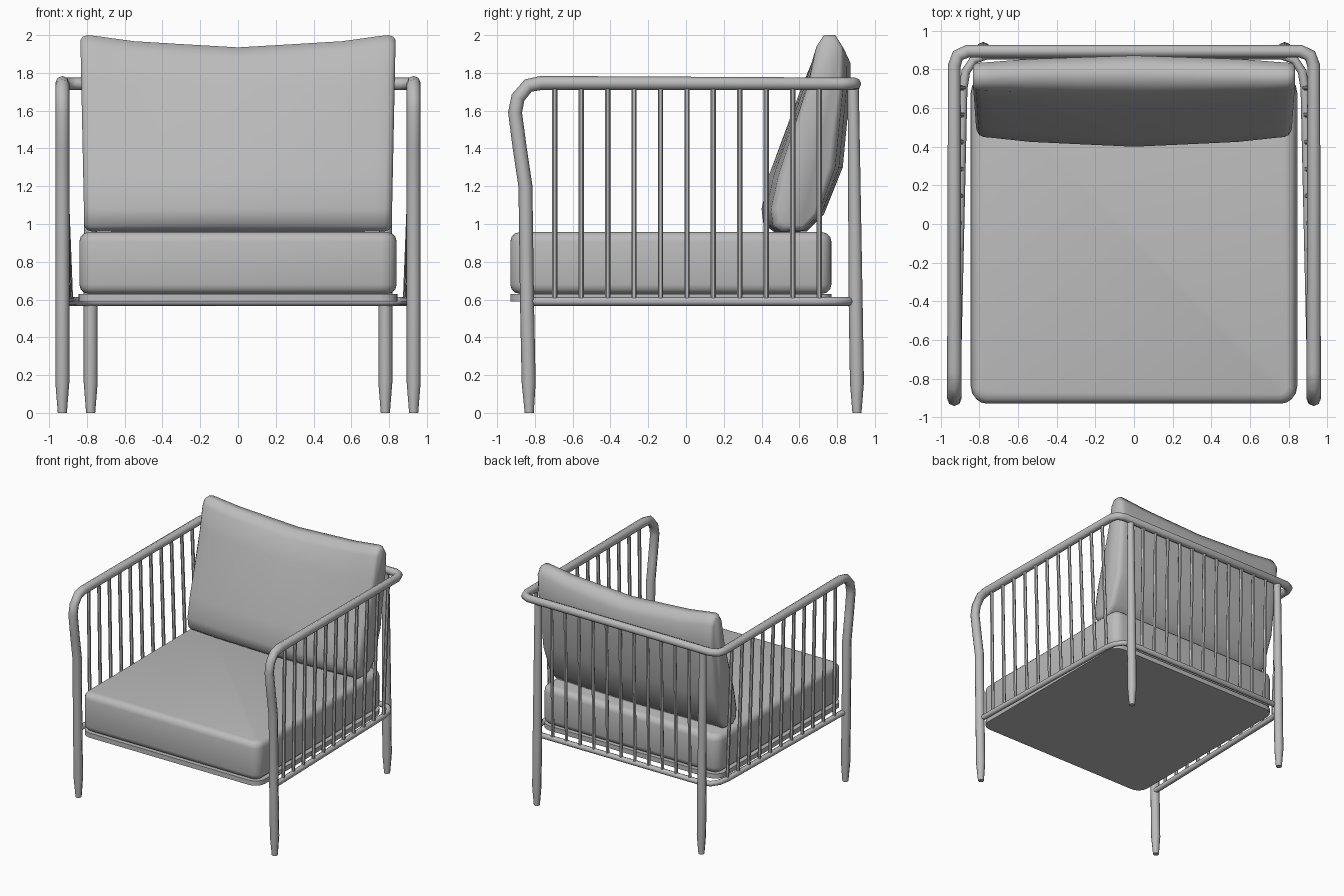
import bpy, bmesh, math
from mathutils import Vector

cube = bpy.data.objects.get("Cube")
if cube:
    bpy.data.objects.remove(cube, do_unlink=True)

GREY = (0.5, 0.5, 0.5, 1)
mat = bpy.data.materials.new("plain_grey")
mat.use_nodes = True
mat.diffuse_color = GREY
mat.node_tree.nodes["Principled BSDF"].inputs["Base Color"].default_value = GREY


def finish(obj, angle=50):
    obj.data.materials.append(mat)
    bpy.ops.object.select_all(action="DESELECT")
    obj.select_set(True)
    bpy.context.view_layer.objects.active = obj
    bpy.ops.object.convert(target="MESH")
    bpy.ops.object.shade_smooth_by_angle(angle=math.radians(angle))


def tubes(name, paths, radius, resolution=2):
    """Round bars along lists of (x, y, z, radius factor)."""
    curve = bpy.data.curves.new(name, "CURVE")
    curve.dimensions = "3D"
    curve.bevel_depth = radius
    curve.bevel_resolution = resolution
    curve.use_fill_caps = True
    for path in paths:
        spline = curve.splines.new("POLY")
        spline.points.add(len(path) - 1)
        for point, (x, y, z, r) in zip(spline.points, path):
            point.co = (x, y, z, 1)
            point.radius = r
    obj = bpy.data.objects.new(name, curve)
    bpy.context.collection.objects.link(obj)
    finish(obj)


def mirrored(half):
    """Join a path on the left with its mirror image on the right."""
    return half + [(-x, y, z, r) for x, y, z, r in reversed(half)]


def slab(name, half_x, y0, y1, z0, z1, corner, edge):
    """Box with rounded upright corners and softened rims."""
    bm = bmesh.new()
    bmesh.ops.create_cube(bm, size=1)
    for v in bm.verts:
        v.co = Vector((v.co.x * 2 * half_x, (y0 + y1) / 2 + v.co.y * (y1 - y0),
                       (z0 + z1) / 2 + v.co.z * (z1 - z0)))
    upright = [e for e in bm.edges
               if abs(e.verts[0].co.z - e.verts[1].co.z) > 0.01]
    bmesh.ops.bevel(bm, geom=upright, offset=corner, segments=4,
                    profile=0.5, affect="EDGES")
    if edge:
        rims = [e for e in bm.edges
                if abs(e.verts[0].co.z - e.verts[1].co.z) < 0.001]
        bmesh.ops.bevel(bm, geom=rims, offset=edge, segments=3,
                        profile=0.5, affect="EDGES")
    mesh = bpy.data.meshes.new(name)
    bm.to_mesh(mesh)
    bm.free()
    obj = bpy.data.objects.new(name, mesh)
    bpy.context.collection.objects.link(obj)
    finish(obj)


# Front legs, arms and top rail as one bent bar
arm = [(-0.83, 0, 0.65), (-0.833, 0.16, 1), (-0.842, 0.6, 1), (-0.85, 1.2, 1),
       (-0.88, 1.4, 1), (-0.905, 1.59, 1), (-0.889, 1.67, 1),
       (-0.835, 1.733, 1), (-0.765, 1.747, 1)]
half = [(0.93, y, z, r) for y, z, r in arm]
half += [(0.93, 0.82, 1.742, 0.9), (0.912, 0.872, 1.742, 0.9),
         (0.86, 0.895, 1.742, 0.9)]
tubes("arm_frame", [mirrored(half)], 0.037)

# Back legs
tubes("back_legs", [[(s * 0.78, 0.905, 0, 0.65), (s * 0.78, 0.905, 0.16, 1),
                     (s * 0.78, 0.898, 0.6, 1), (s * 0.78, 0.885, 1.74, 0.8)]
                    for s in (1, -1)], 0.037)

# Lower rail around the sides and back
lower = [(0.92, -0.84, 0.59, 1), (0.885, 0.7, 0.59, 1), (0.87, 0.79, 0.59, 1),
         (0.83, 0.85, 0.59, 1), (0.76, 0.875, 0.59, 1)]
tubes("lower_rail", [mirrored(lower)], 0.023)

# Thin spindles between the rails
spindles = []
for i in range(-5, 6):
    y = 0.005 + i * 0.14
    x = 0.901 - 0.0227 * y
    for s in (1, -1):
        spindles.append([(s * x, y, 0.6, 1), (s * 0.93, y, 1.74, 1)])
    spindles.append([(i * 0.13, 0.875, 0.6, 1), (i * 0.13, 0.893, 1.74, 1)])
tubes("spindles", spindles, 0.014, 1)

# Seat board and seat cushion
slab("seat_board", 0.845, -0.93, 0.77, 0.59, 0.63, 0.09, 0)
slab("seat_cushion", 0.84, -0.93, 0.77, 0.63, 0.957, 0.08, 0.05)

# Back cushion, lofted sideways from a full middle to slimmer ends
middle = [(0.47, 0.955), (0.41, 1.0), (0.40, 1.08), (0.44, 1.26), (0.61, 1.72),
          (0.68, 1.88), (0.74, 1.935), (0.82, 1.93), (0.872, 1.85),
          (0.87, 1.72), (0.83, 1.3), (0.73, 1.05), (0.64, 0.96)]
end = [(0.50, 0.96), (0.46, 0.99), (0.45, 1.08), (0.49, 1.26), (0.65, 1.75),
       (0.69, 1.94), (0.73, 2.0), (0.79, 2.0), (0.835, 1.93), (0.835, 1.75),
       (0.79, 1.3), (0.70, 1.05), (0.62, 0.965)]
stations = [(0, 0, 1), (0.28, 0.25, 1), (0.55, 0.5, 1), (0.74, 0.9, 1),
            (0.795, 1, 1), (0.82, 1, 0.93), (0.835, 1, 0.75)]
stations = [(-x, t, k) for x, t, k in reversed(stations[1:])] + stations
bm = bmesh.new()
rings = []
for x, t, k in stations:
    ring = [Vector(a).lerp(Vector(b), t) for a, b in zip(middle, end)]
    for p in ring:
        # shrink the end rings towards the sloping core of the cushion
        core_z = min(max(p.y, 1.08), 1.9)
        core = Vector((0.6 + (core_z - 1.08) * 0.2, core_z))
        p[:] = core.lerp(p, k)
    rings.append([bm.verts.new((x * (0.975 + 0.025 * (p.y - 1)), p.x, p.y))
                  for p in ring])
n = len(middle)
for a, b in zip(rings, rings[1:]):
    for i in range(n):
        j = (i + 1) % n
        bm.faces.new((a[i], a[j], b[j], b[i]))
bm.faces.new(rings[0])
bm.faces.new(rings[-1])
bmesh.ops.recalc_face_normals(bm, faces=bm.faces)
mesh = bpy.data.meshes.new("back_cushion")
bm.to_mesh(mesh)
bm.free()
cushion = bpy.data.objects.new("back_cushion", mesh)
bpy.context.collection.objects.link(cushion)
finish(cushion, 60)
